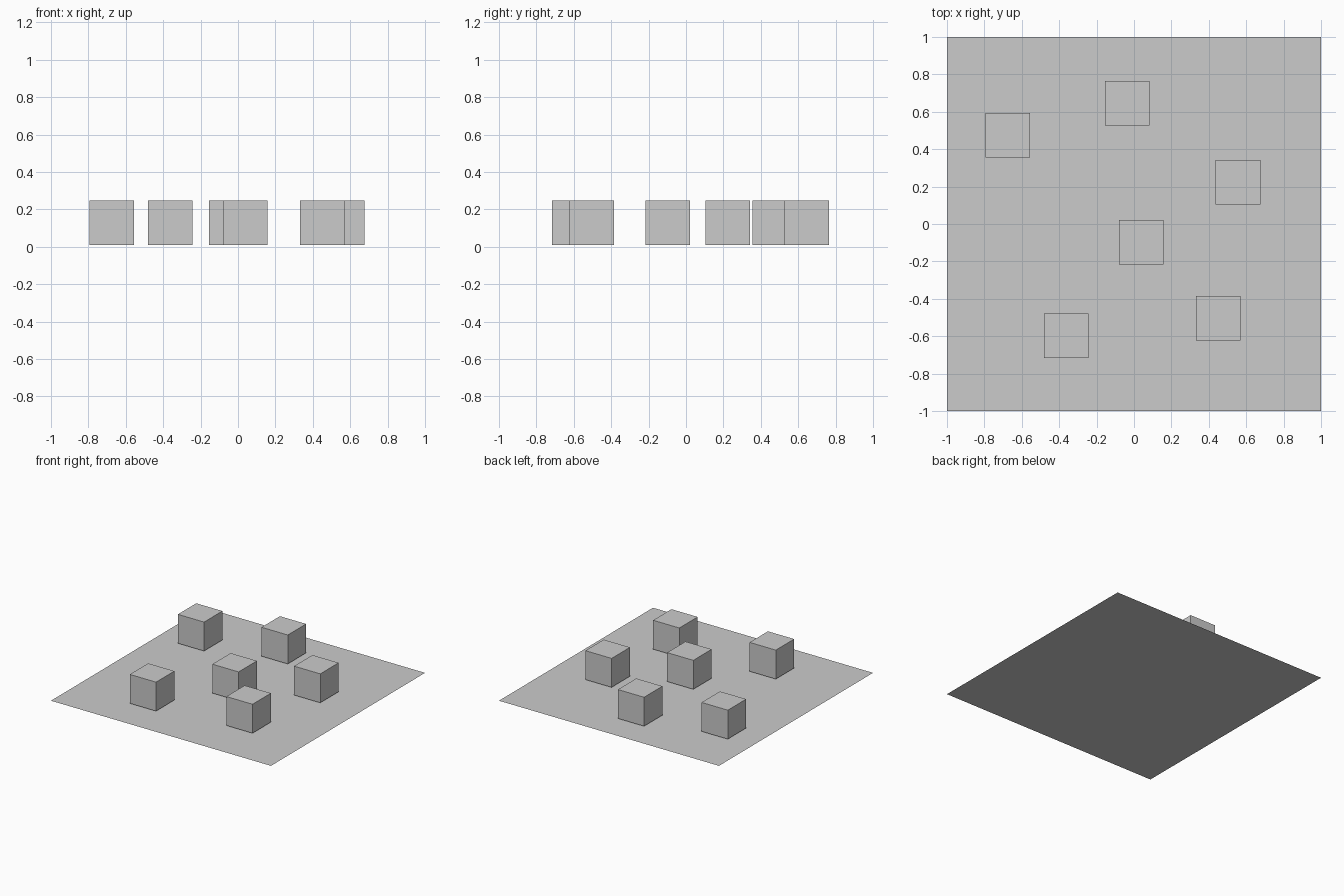
import bpy

if "Cube" in bpy.data.objects:
    bpy.data.objects.remove(bpy.data.objects["Cube"])

SIZE = 0.238   # cube edge
GAP = 0.009    # cubes hover just above the floor

# Flat square floor
bpy.ops.mesh.primitive_plane_add(size=2, location=(0, 0, 0))
bpy.context.object.name = "floor_plane"

# Scattered cubes, by centre (x, y)
centres = [(-0.676, 0.474), (-0.035, 0.645), (0.556, 0.223),
           (0.038, -0.098), (0.450, -0.505), (-0.362, -0.598)]

for i, (x, y) in enumerate(centres, 1):
    bpy.ops.mesh.primitive_cube_add(size=SIZE, location=(x, y, GAP + SIZE / 2))
    bpy.context.object.name = f"cube_{i}"
